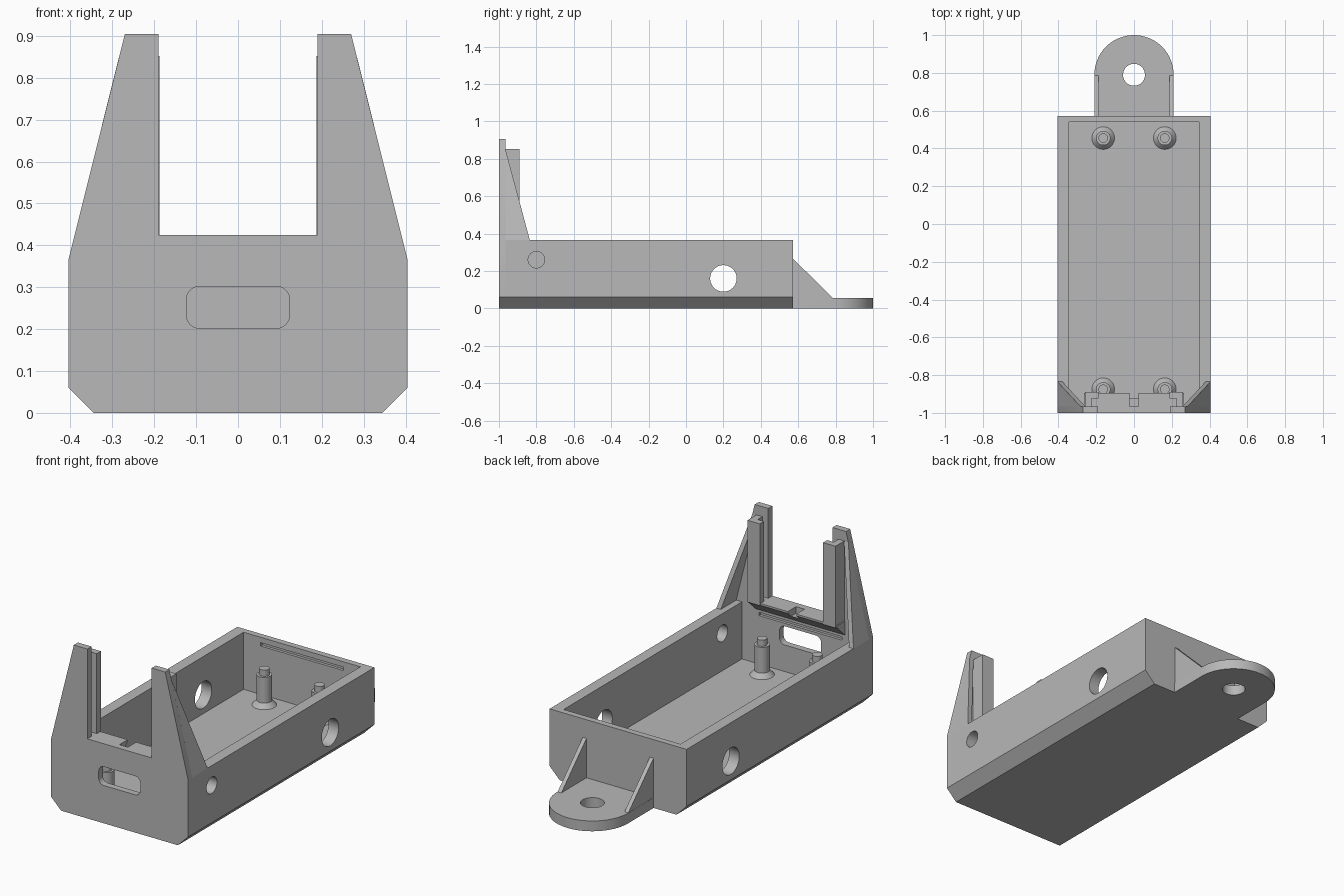
import bpy, bmesh, math
from mathutils import Vector

cube = bpy.data.objects.get("Cube")
if cube:
    bpy.data.objects.remove(cube, do_unlink=True)

# One plain grey material
grey = bpy.data.materials.new("plain grey")
grey.use_nodes = True
colour = (0.48, 0.48, 0.48, 1)
grey.diffuse_color = colour
grey.node_tree.nodes["Principled BSDF"].inputs["Base Color"].default_value = colour

TO_3D = {
    "x": lambda u, v, d: (d, u, v),
    "y": lambda u, v, d: (u, d, v),
    "z": lambda u, v, d: (u, v, d),
}


def make(name, bm):
    bmesh.ops.recalc_face_normals(bm, faces=bm.faces)
    mesh = bpy.data.meshes.new(name)
    bm.to_mesh(mesh)
    bm.free()
    mesh.materials.append(grey)
    obj = bpy.data.objects.new(name, mesh)
    bpy.context.collection.objects.link(obj)
    return obj


def prism(name, points, axis, start, end):
    """Extrude a flat outline along one axis."""
    bm = bmesh.new()
    ends = [[bm.verts.new(TO_3D[axis](u, v, d)) for u, v in points] for d in (start, end)]
    bm.faces.new(ends[0])
    bm.faces.new(ends[1][::-1])
    n = len(points)
    for i in range(n):
        j = (i + 1) % n
        bm.faces.new((ends[0][i], ends[0][j], ends[1][j], ends[1][i]))
    return make(name, bm)


def rect(u0, u1, v0, v1):
    return [(u0, v0), (u1, v0), (u1, v1), (u0, v1)]


def arc(u, v, r, a0, a1, steps):
    angles = [math.radians(a0 + (a1 - a0) * i / steps) for i in range(steps + 1)]
    return [(u + r * math.cos(a), v + r * math.sin(a)) for a in angles]


def circle(u, v, r):
    return arc(u, v, r, 0, 360, 40)[:-1]


def mirrored(points, s):
    return [(u * s, v) for u, v in points]


def cut(obj, cutter):
    mod = obj.modifiers.new("cut", "BOOLEAN")
    mod.operation = "DIFFERENCE"
    mod.solver = "EXACT"
    mod.object = cutter
    deps = bpy.context.evaluated_depsgraph_get()
    mesh = bpy.data.meshes.new_from_object(obj.evaluated_get(deps))
    obj.modifiers.clear()
    obj.data = mesh
    bpy.data.objects.remove(cutter, do_unlink=True)


def smooth(obj):
    bpy.ops.object.select_all(action="DESELECT")
    obj.select_set(True)
    bpy.context.view_layer.objects.active = obj
    bpy.ops.object.shade_smooth_by_angle(angle=math.radians(30))


W, RIM, FRONT, BACK = 0.405, 0.365, -1.0, 0.573
INNER, FLOOR, PANEL = 0.345, 0.06, -0.965

# Tray with chamfered lower edges, hollowed out
half = [(INNER, 0), (W, 0.06), (W, RIM)]
tray = prism("tray", half + mirrored(half, -1)[::-1], "y", PANEL, BACK)
cut(tray, prism("cavity", rect(-INNER, INNER, FLOOR, 0.6), "y", -1.2, 0.54))
cut(tray, prism("cable_hole", circle(0.2, 0.16, 0.071), "x", -0.6, 0.6))
cut(tray, prism("small_hole", circle(-0.8, 0.26, 0.044), "x", 0.2, 0.6))
cut(tray, prism("rear_slot", rect(-0.245, 0.245, 0.318, 0.336), "y", 0.5, 0.555))
smooth(tray)

# Front panel with two tapering towers and a rounded window
half = half + [(0.27, 0.905), (0.19, 0.905), (0.19, 0.425)]
panel = prism("front_panel", half + mirrored(half, -1)[::-1], "y", FRONT, PANEL)
window = []
for su, sv, a in ((1, 1, 0), (-1, 1, 90), (-1, -1, 180), (1, -1, 270)):
    window += arc(su * 0.092, 0.252 + sv * 0.019, 0.031, a, a + 90, 8)
cut(panel, prism("window", window, "y", -1.1, -0.9))
cut(panel, prism("front_slot", rect(-0.245, 0.245, 0.318, 0.336), "y", -0.98, -0.9))
smooth(panel)

# Sill behind the panel, sloping underneath, with a centre notch
sill = prism("sill", [(PANEL, 0.425), (-0.895, 0.425), (-0.895, 0.415), (PANEL, 0.35)],
             "x", -0.265, 0.265)
cut(sill, prism("notch", rect(-0.025, 0.025, PANEL, -0.85), "z", 0.39, 0.5))

for s, side in ((1, "left"), (-1, "right")):
    # Guide rail with a slot between it and the tower
    rail = [(0.225, PANEL), (0.26, PANEL), (0.26, -0.89),
            (0.187, -0.89), (0.187, -0.925), (0.225, -0.925)]
    prism(side + "_guide_rail", mirrored(rail, s), "z", 0.415, 0.852)

    # Leaning rib behind the tower edge
    bm = bmesh.new()
    for x, y, z in ((W, PANEL, RIM), (W, -0.835, RIM), (0.284, PANEL, 0.85)):
        for inset in (0, 0.026):
            bm.verts.new((s * (x - inset), y, z))
    bmesh.ops.convex_hull(bm, input=bm.verts)
    bmesh.ops.dissolve_limit(bm, angle_limit=0.01, verts=bm.verts, edges=bm.edges)
    make(side + "_tower_rib", bm)

    # Gusset between the back wall and the mounting tab
    prism(side + "_gusset", [(BACK, 0.04), (0.785, 0.04), (0.785, 0.055), (BACK, 0.265)],
          "x", s * 0.187, s * 0.209)

    # Standoffs: flared foot, post and locating pin
    for y, end in ((0.455, "back"), (-0.875, "front")):
        bm = bmesh.new()
        for r0, r1, z0, z1 in ((0.06, 0.038, FLOOR, 0.085), (0.038, 0.038, 0.08, 0.222),
                               (0.025, 0.025, 0.22, 0.255)):
            made = bmesh.ops.create_cone(bm, cap_ends=True, segments=32, radius1=r0,
                                         radius2=r1, depth=z1 - z0)
            bmesh.ops.translate(bm, verts=made["verts"],
                                vec=Vector((s * 0.163, y, (z0 + z1) / 2)))
        smooth(make(side + "_" + end + "_standoff", bm))

# Rounded mounting tab with a bolt hole
tab = prism("mounting_tab", [(-0.21, BACK), (0.21, BACK)] + arc(0, 0.79, 0.21, 0, 180, 32),
            "z", 0, 0.055)
cut(tab, prism("bolt_hole", circle(0, 0.79, 0.058), "z", -0.1, 0.2))
smooth(tab)
